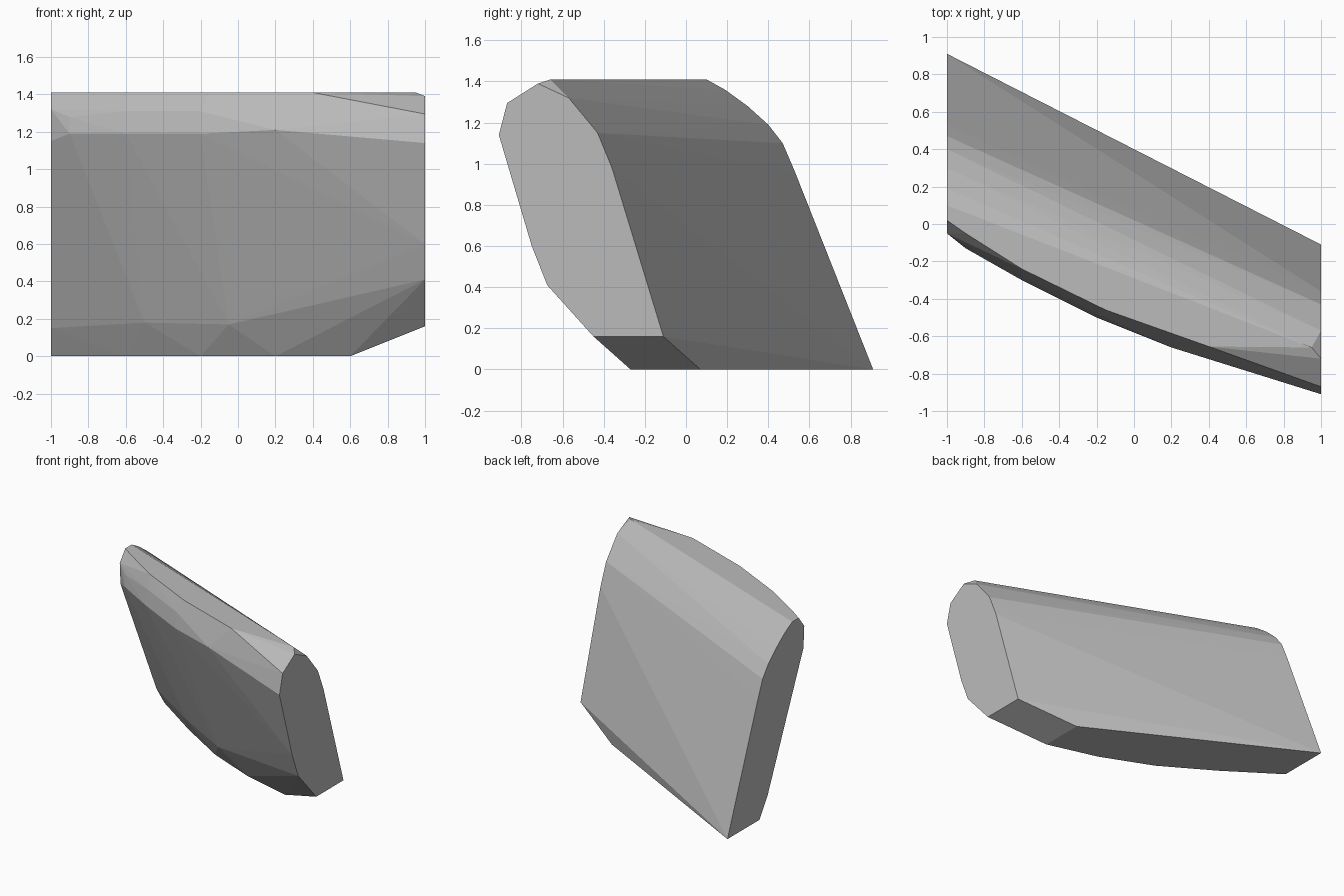
import bpy
import bmesh

# Remove the default cube only
default_cube = bpy.data.objects.get("Cube")
if default_cube:
    bpy.data.objects.remove(default_cube, do_unlink=True)


def make_material(name, colour):
    material = bpy.data.materials.new(name)
    material.use_nodes = True
    material.diffuse_color = colour
    shader = material.node_tree.nodes["Principled BSDF"]
    shader.inputs["Base Color"].default_value = colour
    return material


def end_section(x, profile):
    """Place a (y, z) side profile on the flat end at x."""
    return [(x, y, z) for y, z in profile]


def hull_object(name, points, material):
    """Wrap the points in a faceted convex shell with flat end caps."""
    mesh_builder = bmesh.new()
    for point in points:
        mesh_builder.verts.new(point)
    hull = bmesh.ops.convex_hull(mesh_builder, input=mesh_builder.verts[:])
    unused = set(hull["geom_interior"]) | set(hull["geom_unused"])
    loose = [item for item in unused
             if isinstance(item, bmesh.types.BMVert) and item.is_valid]
    bmesh.ops.delete(mesh_builder, geom=loose, context="VERTS")
    bmesh.ops.dissolve_limit(mesh_builder, angle_limit=0.005,
                             verts=mesh_builder.verts[:],
                             edges=mesh_builder.edges[:])
    bmesh.ops.recalc_face_normals(mesh_builder, faces=mesh_builder.faces[:])
    mesh = bpy.data.meshes.new(name)
    mesh_builder.to_mesh(mesh)
    mesh_builder.free()
    mesh.materials.append(material)
    shell = bpy.data.objects.new(name, mesh)
    bpy.context.scene.collection.objects.link(shell)
    return shell


# Right end: leaning section with a rounded back shoulder
right_end = end_section(-1, [
    (.91, 0), (.53, .96), (.47, 1.1), (.4, 1.19), (.3, 1.28), (.19, 1.36),
    (.1, 1.41), (.02, 1.41), (-.05, 1.32), (-.04, 1.15), (.41, .15), (.51, 0)])

# Left end: the same section, set forward and cut off at the bottom
left_end = end_section(1, [
    (-.11, .16), (-.36, .98), (-.43, 1.15), (-.57, 1.32), (-.72, 1.39),
    (-.87, 1.295), (-.91, 1.14), (-.75, .6), (-.675, .41), (-.45, .16)])

# Rails that bow the front face outwards between the ends
front_lip = [(-.9, -.13, 1.19), (-.6, -.3, 1.19), (-.2, -.5, 1.19), (.2, -.66, 1.21)]
shoulder = [(-.9, -.12, 1.28), (-.6, -.28, 1.31), (-.2, -.48, 1.31), (.2, -.645, 1.25)]
crown = [(x, y, 1.41) for x, y in
         [(-.9, -.05), (-.6, -.24), (-.15, -.46), (.4, -.655), (.95, -.66)]]
chamfer = [(-.5, .06, .18), (-.05, -.18, .17)]
foot = [(x, y, 0) for x, y in
        [(-.6, .24), (-.2, 0), (.2, -.165), (.6, -.27), (.6, .07)]]

grey = make_material("plain grey", (.5, .5, .5, 1))
hull_object("curved_slab", right_end + left_end + front_lip + shoulder
            + crown + chamfer + foot, grey)
